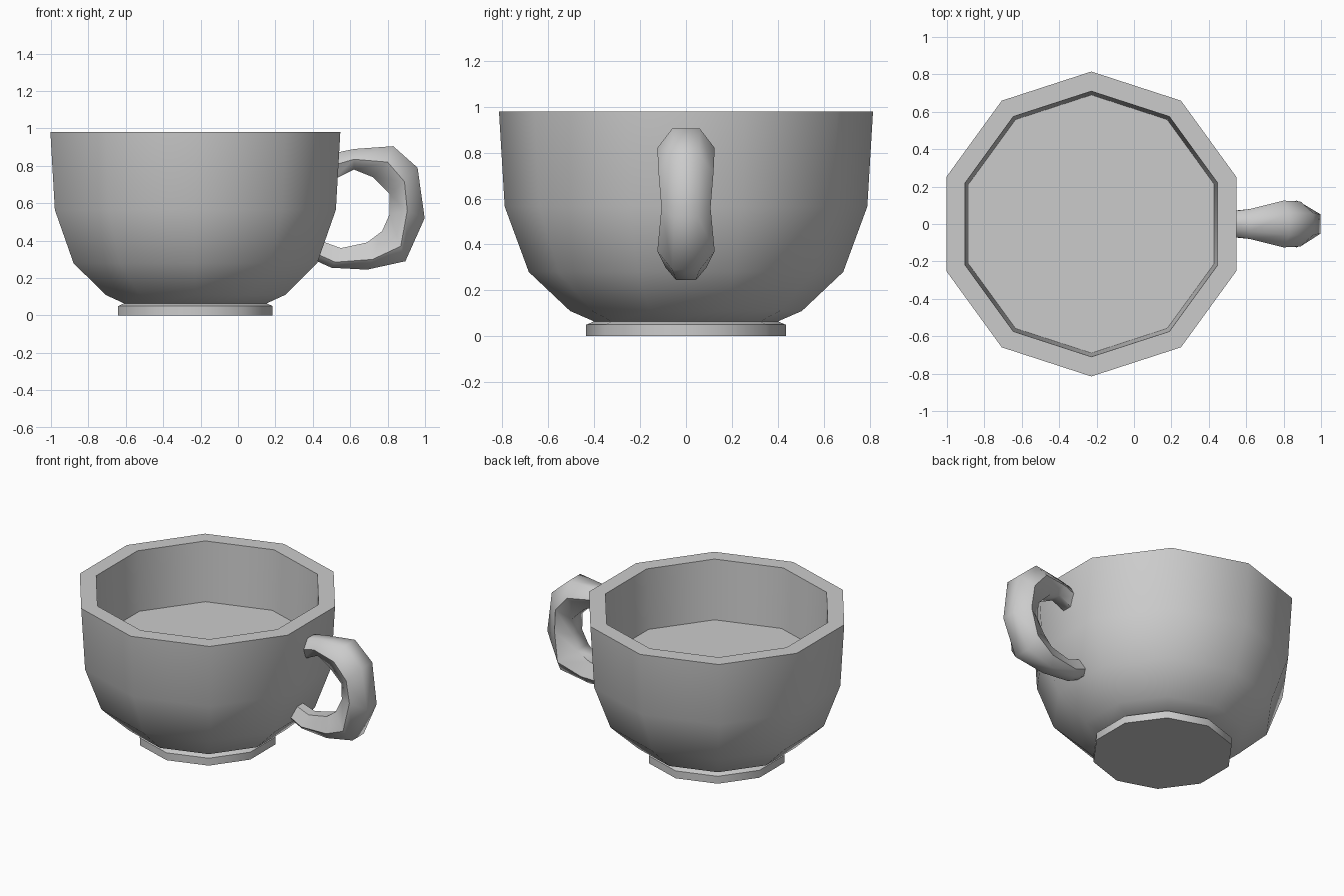
import bpy
import bmesh
import math

cube = bpy.data.objects.get("Cube")
if cube:
    bpy.data.objects.remove(cube, do_unlink=True)

SIDES = 10
CUP_X = -0.228

grey = bpy.data.materials.new("plain grey")
grey.use_nodes = True
grey.diffuse_color = (0.6, 0.6, 0.6, 1)
grey.node_tree.nodes["Principled BSDF"].inputs["Base Color"].default_value = (0.6, 0.6, 0.6, 1)


def loft(name, rings):
    """Bridge equal-length rings of points and cap both ends."""
    bm = bmesh.new()
    loops = [[bm.verts.new(p) for p in ring] for ring in rings]
    for a, b in zip(loops, loops[1:]):
        for i in range(len(a)):
            j = (i + 1) % len(a)
            bm.faces.new((a[i], a[j], b[j], b[i]))
    bm.faces.new(loops[0][::-1])
    bm.faces.new(loops[-1])
    bmesh.ops.recalc_face_normals(bm, faces=bm.faces)
    mesh = bpy.data.meshes.new(name)
    bm.to_mesh(mesh)
    bm.free()
    mesh.materials.append(grey)
    obj = bpy.data.objects.new(name, mesh)
    bpy.context.collection.objects.link(obj)
    bpy.ops.object.select_all(action='DESELECT')
    obj.select_set(True)
    bpy.context.view_layer.objects.active = obj
    bpy.ops.object.shade_smooth_by_angle(angle=math.radians(60))
    return obj


def turned(name, profile):
    """Ten-sided turned part from (radius, height) pairs."""
    angles = [math.pi / 2 + math.tau * k / SIDES for k in range(SIDES)]
    return loft(name, [[(CUP_X + r * math.cos(a), r * math.sin(a), z) for a in angles]
                       for r, z in profile])


# Foot under the cup
turned("foot", [(0.435, 0), (0.435, 0.05), (0.40, 0.065)])

# Bowl: outer wall, flat rim, inner wall and raised inside floor
turned("bowl", [(0.39, 0.06), (0.505, 0.11), (0.685, 0.28), (0.79, 0.565),
                (0.815, 0.98), (0.71, 0.98), (0.69, 0.58)])

# Handle stations: outer, middle and inner (x, z), then half width
stations = [
    ((0.50, 0.865), (0.50, 0.80), (0.50, 0.72), 0.065),
    ((0.62, 0.89), (0.62, 0.835), (0.62, 0.78), 0.08),
    ((0.83, 0.905), (0.80, 0.82), (0.72, 0.74), 0.125),
    ((0.96, 0.79), (0.89, 0.715), (0.81, 0.65), 0.12),
    ((0.998, 0.52), (0.905, 0.56), (0.81, 0.54), 0.107),
    ((0.895, 0.29), (0.87, 0.37), (0.77, 0.45), 0.125),
    ((0.69, 0.245), (0.72, 0.30), (0.69, 0.39), 0.09),
    ((0.50, 0.255), (0.52, 0.285), (0.55, 0.36), 0.07),
    ((0.40, 0.30), (0.42, 0.33), (0.44, 0.40), 0.06),
]


def hexagon(outer, mid, inner, w):
    n = w * 0.48
    corners = [(outer, -n), (outer, n), (mid, w), (inner, n), (inner, -n), (mid, -w)]
    return [(p[0], y, p[1]) for p, y in corners]


loft("handle", [hexagon(*s) for s in stations])
